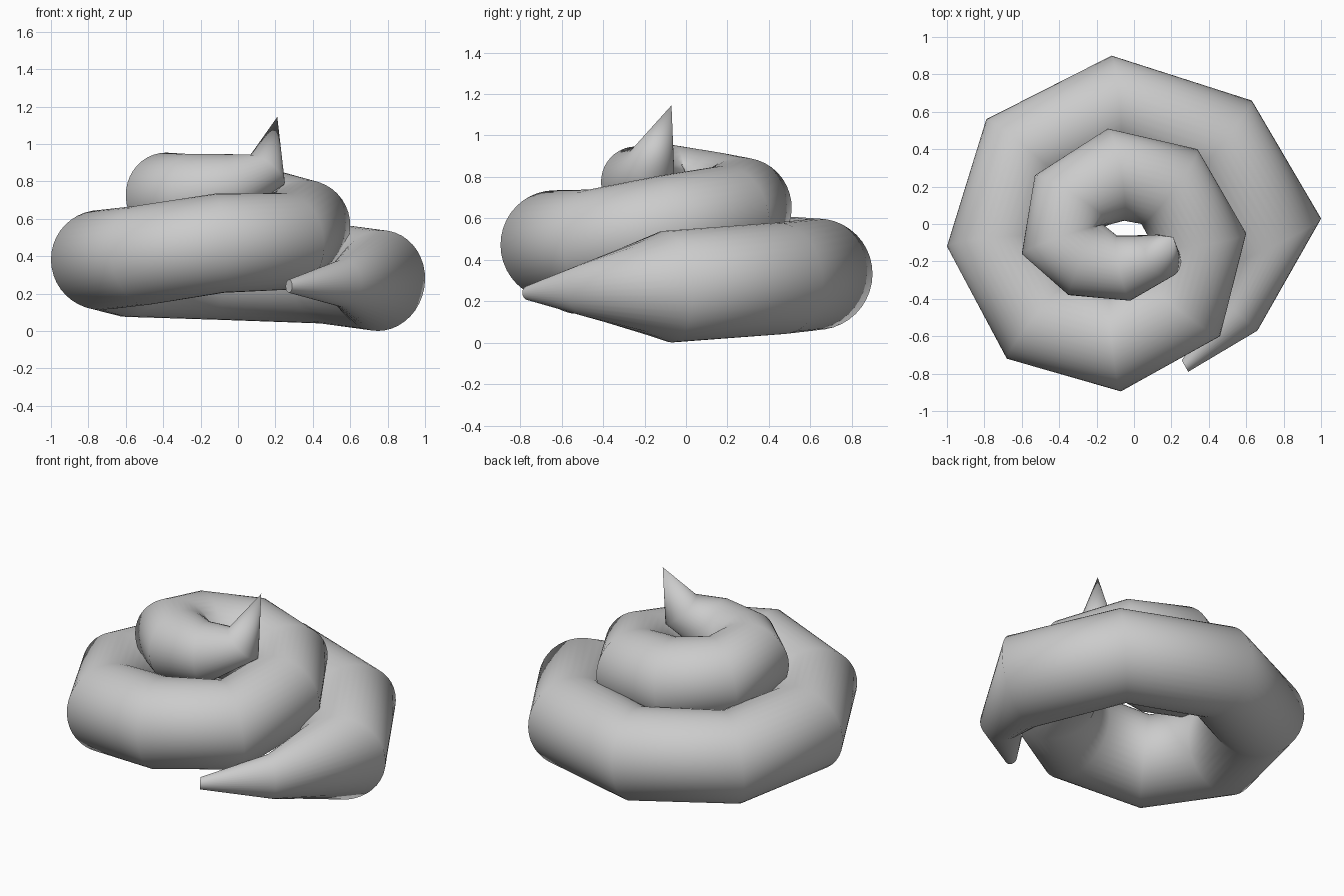
import bpy, bmesh
from math import sin, cos, pi, radians
from mathutils import Vector

if "Cube" in bpy.data.objects:
    bpy.data.objects.remove(bpy.data.objects["Cube"])

SIDES = 40

# Coil stations: outermost x, y, outward heading (deg), centre z, tube radius, slope
stations = [
    (0.29, -0.79, -60, 0.24, 0.035, 0.0),
    (0.66, -0.57, -42, 0.255, 0.128, 0.02),
    (1.00, 0.03, 26, 0.27, 0.27, 0.08),
    (0.63, 0.66, 51, 0.31, 0.27, 0.08),
    (-0.12, 0.90, 95, 0.33, 0.27, 0.08),
    (-0.79, 0.56, 140, 0.345, 0.27, 0.08),
    (-1.00, -0.12, 185, 0.38, 0.268, 0.1),
    (-0.68, -0.72, 231, 0.405, 0.267, 0.1),
    (-0.07, -0.895, 276, 0.47, 0.266, 0.08),
    (0.46, -0.60, 322, 0.48, 0.26, 0.1),
    (0.60, -0.05, 368, 0.56, 0.25, 0.12),
    (0.34, 0.40, 413, 0.605, 0.25, 0.12),
    (-0.14, 0.51, 460, 0.645, 0.25, 0.12),
    (-0.53, 0.26, 507, 0.68, 0.24, 0.12),
    (-0.60, -0.16, 559, 0.72, 0.235, 0.08),
    (-0.35, -0.38, 607, 0.735, 0.213, 0.05),
    (-0.02, -0.41, 642, 0.77, 0.178, 0.12),
    (0.213, -0.275, 659, 0.86, 0.12, 1.05),
]

bm = bmesh.new()
rings = []
for x, y, heading, z, r, slope in stations:
    a = radians(heading)
    out = Vector((cos(a), sin(a), 0))
    along = Vector((-sin(a), cos(a), 0))
    up = (Vector((0, 0, 1)) - slope * along).normalized()
    centre = Vector((x, y, z)) - r * out
    rings.append([bm.verts.new(centre + r * (out * cos(t) + up * sin(t)))
                  for t in (2 * pi * k / SIDES for k in range(SIDES))])

# Tube skin
for lo, hi in zip(rings, rings[1:]):
    for k in range(SIDES):
        n = (k + 1) % SIDES
        bm.faces.new((lo[k], lo[n], hi[n], hi[k]))

# Blunt tail end and pointed top
bm.faces.new(rings[0])
tip = bm.verts.new((0.21, -0.07, 1.145))
for k in range(SIDES):
    bm.faces.new((rings[-1][k], rings[-1][(k + 1) % SIDES], tip))

bmesh.ops.recalc_face_normals(bm, faces=bm.faces)
mesh = bpy.data.meshes.new("spiral_coil")
bm.to_mesh(mesh)
bm.free()
coil = bpy.data.objects.new("spiral_coil", mesh)
bpy.context.collection.objects.link(coil)
bpy.context.view_layer.objects.active = coil
coil.select_set(True)
bpy.ops.object.shade_smooth_by_angle(angle=radians(60))
